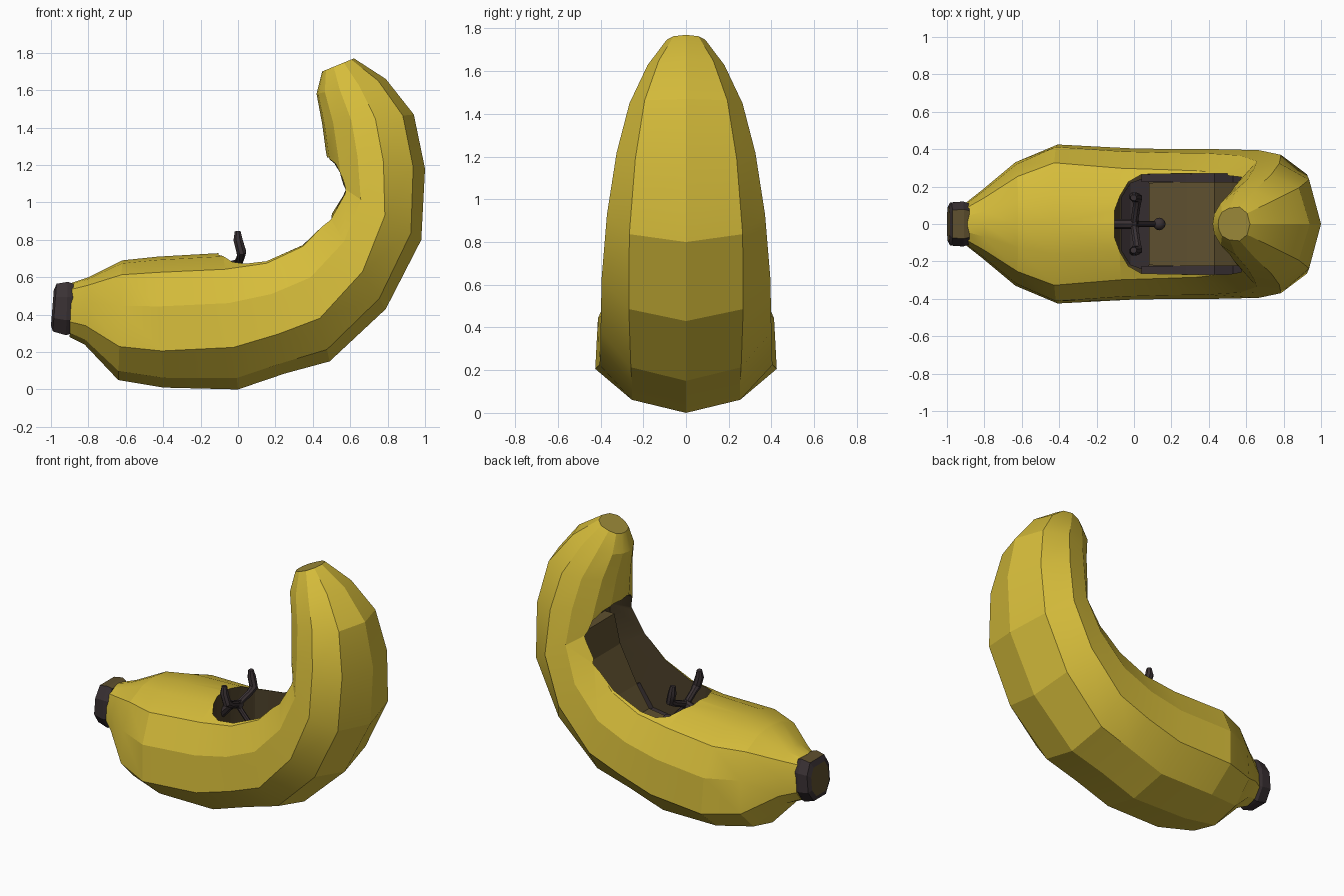
import bpy, bmesh, math
from mathutils import Vector

if "Cube" in bpy.data.objects:
    bpy.data.objects.remove(bpy.data.objects["Cube"])


def material(name, rgb):
    m = bpy.data.materials.new(name)
    m.diffuse_color = (*rgb, 1)
    m.use_nodes = True
    m.node_tree.nodes["Principled BSDF"].inputs["Base Color"].default_value = m.diffuse_color
    return m


YELLOW = material("banana yellow", (0.67, 0.505, 0.043))
OLIVE = material("tip olive brown", (0.33, 0.25, 0.04))
INSIDE = material("cockpit dark brown", (0.075, 0.053, 0.023))
SEAT = material("seat brown", (0.112, 0.079, 0.028))
DARK = material("charcoal", (0.042, 0.031, 0.034))


def activate(ob):
    bpy.ops.object.select_all(action='DESELECT')
    ob.select_set(True)
    bpy.context.view_layer.objects.active = ob


def loft(name, stations, section, mats, index=0, end_index=None, start_index=None,
         section2=None, y=0):
    """Skin rings; each station is (outer x, z, inner x, z, half width[, blend]).
    section holds (position outer->inner, width fraction) for the +y half,
    blended towards section2 by the optional last station value."""
    bm = bmesh.new()
    rings = []
    for ox, oz, ix, iz, w, *blend in stations:
        b = blend[0] if blend else 0
        half = [(t + b * (t2 - t), f + b * (f2 - f))
                for (t, f), (t2, f2) in zip(section, section2 or section)]
        loop = half + [(t, -f) for t, f in reversed(half) if f > 0]
        o, i = Vector((ox, y, oz)), Vector((ix, y, iz))
        rings.append([bm.verts.new(o.lerp(i, t) + Vector((0, f * w, 0))) for t, f in loop])
    n = len(rings[0])
    for a, b in zip(rings, rings[1:]):
        for k in range(n):
            bm.faces.new((a[k], a[(k + 1) % n], b[(k + 1) % n], b[k])).material_index = index
    start = bm.faces.new(rings[0])
    end = bm.faces.new(rings[-1])
    start.material_index = index if start_index is None else start_index
    end.material_index = index if end_index is None else end_index
    bmesh.ops.recalc_face_normals(bm, faces=bm.faces)
    me = bpy.data.meshes.new(name)
    bm.to_mesh(me)
    bm.free()
    for m in mats:
        me.materials.append(m)
    ob = bpy.data.objects.new(name, me)
    bpy.context.collection.objects.link(ob)
    return ob


def tube(name, points, radius, mat):
    """Round bar; each point is (x, y, z, relative thickness)."""
    cu = bpy.data.curves.new(name, 'CURVE')
    cu.dimensions = '3D'
    cu.bevel_depth = radius
    cu.bevel_resolution = 2
    cu.use_fill_caps = True
    sp = cu.splines.new('POLY')
    sp.points.add(len(points) - 1)
    for p, (x, y, z, r) in zip(sp.points, points):
        p.co = (x, y, z, 1)
        p.radius = r
    ob = bpy.data.objects.new(name, cu)
    bpy.context.collection.objects.link(ob)
    cu.materials.append(mat)
    activate(ob)
    bpy.ops.object.convert(target='MESH')
    bpy.ops.object.shade_smooth_by_angle(angle=math.radians(40))
    return bpy.context.object


# Banana body: flat-topped along the hull, rounder up the tail
HULL = [(0, 0), (0.075, 0.60), (0.28, 1), (0.62, 0.97), (0.88, 0.77), (0.975, 0.38), (1, 0)]
TAIL = [(0, 0), (0.12, 0.73), (0.42, 1), (0.68, 0.90), (0.88, 0.60), (0.975, 0.28), (1, 0)]
body = loft("banana_body", [
    (-0.90, 0.28, -0.89, 0.57, 0.115),
    (-0.82, 0.24, -0.80, 0.60, 0.18),
    (-0.64, 0.05, -0.62, 0.69, 0.33),
    (-0.40, 0.01, -0.43, 0.71, 0.425),
    (0.00, 0.00, -0.08, 0.73, 0.405, 0.2),
    (0.25, 0.085, 0.14, 0.755, 0.40, 0.25),
    (0.49, 0.15, 0.33, 0.85, 0.40, 0.35),
    (0.79, 0.43, 0.45, 0.98, 0.395, 0.6),
    (0.98, 0.80, 0.50, 1.12, 0.37, 0.9),
    (1.0, 1.18, 0.47, 1.27, 0.325, 1),
    (0.94, 1.47, 0.45, 1.42, 0.265, 1),
    (0.79, 1.66, 0.42, 1.58, 0.18, 0.8),
    (0.62, 1.77, 0.45, 1.70, 0.09, 0.3),
], HULL, [YELLOW, OLIVE, INSIDE], end_index=1, section2=TAIL)

# Cockpit opening, rounded at the nose and arched at the back
BOX = [(0, 1), (1, 1)]
cutter = loft("cockpit_cutter", [
    (-0.105, 0.45, -0.105, 0.95, 0.07),
    (-0.075, 0.38, -0.075, 0.95, 0.15),
    (-0.03, 0.33, -0.03, 0.95, 0.225),
    (0.04, 0.30, 0.04, 0.95, 0.265),
    (0.46, 0.33, 0.20, 0.98, 0.27),
    (0.74, 0.76, 0.30, 1.04, 0.27),
    (0.74, 1.05, 0.30, 1.09, 0.25),
    (0.70, 1.16, 0.30, 1.16, 0.21),
    (0.66, 1.21, 0.30, 1.21, 0.15),
    (0.62, 1.24, 0.30, 1.24, 0.07),
], BOX, [YELLOW, OLIVE, INSIDE], index=2)
cutter.hide_render = True
activate(body)
cut = body.modifiers.new("cockpit", 'BOOLEAN')
cut.operation = 'DIFFERENCE'
cut.solver = 'EXACT'
cut.object = cutter
bpy.ops.object.modifier_apply(modifier=cut.name)
bpy.data.objects.remove(cutter)
bpy.ops.object.shade_smooth_by_angle(angle=math.radians(18))

# Dark stem at the nose; cut end and top face are brown
OCTAGON = [(0, 0.55), (0.28, 1), (0.72, 1), (1, 0.65)]
stem = loft("stem", [
    (-1.0, 0.34, -0.985, 0.53, 0.09),
    (-0.99, 0.31, -0.97, 0.565, 0.115),
    (-0.92, 0.29, -0.91, 0.575, 0.12),
    (-0.89, 0.30, -0.88, 0.565, 0.11),
], OCTAGON, [DARK, SEAT], start_index=1)
for face in stem.data.polygons:
    if face.normal.z > 0.9:
        face.material_index = 1

# Seat: cushion bending up into the backrest
loft("seat", [
    (0.08, 0.30, 0.08, 0.40, 0.22),
    (0.30, 0.31, 0.28, 0.42, 0.225),
    (0.47, 0.33, 0.43, 0.44, 0.225),
    (0.60, 0.54, 0.52, 0.58, 0.225),
    (0.74, 0.78, 0.64, 0.82, 0.22),
    (0.745, 1.02, 0.67, 1.02, 0.20),
], BOX, [SEAT])

for side, sy in (("left", -1), ("right", 1)):
    # Dark rails filling the gap beside the seat
    loft(f"side_rail_{side}", [
        (0.04, 0.30, 0.04, 0.40, 0.022),
        (0.30, 0.31, 0.28, 0.41, 0.022),
        (0.47, 0.33, 0.43, 0.43, 0.022),
        (0.60, 0.54, 0.53, 0.57, 0.022),
    ], BOX, [DARK], y=sy * 0.247)

    # Steering yoke: two thick horns joined by a V bar
    tube(f"yoke_horn_{side}", [(-0.002, sy * 0.14, 0.845, 0.7), (0.0, sy * 0.145, 0.80, 1.1),
                              (0.018, sy * 0.14, 0.735, 1.15), (0.015, sy * 0.10, 0.71, 0.9),
                              (0.0, 0, 0.67, 0.9)], 0.024, DARK)
tube("steering_column", [(0.02, 0, 0.675, 1), (-0.05, 0, 0.655, 1), (-0.13, 0, 0.57, 1)],
     0.028, DARK)

# Control lever with knob
tube("lever", [(0.0, 0, 0.66, 1), (0.09, 0, 0.56, 1), (0.13, 0, 0.52, 1), (0.12, 0, 0.36, 1)],
     0.016, DARK)
bpy.ops.mesh.primitive_uv_sphere_add(segments=12, ring_count=8, radius=0.034,
                                     location=(0.135, 0, 0.53))
knob = bpy.context.object
knob.name = "lever_knob"
knob.data.materials.append(DARK)
bpy.ops.object.shade_smooth()

# Footwell floor plate ahead of the seat
loft("footwell_floor", [
    (-0.07, 0.36, -0.07, 0.40, 0.14),
    (-0.02, 0.32, -0.02, 0.36, 0.22),
    (0.08, 0.30, 0.08, 0.33, 0.255),
], BOX, [DARK])
